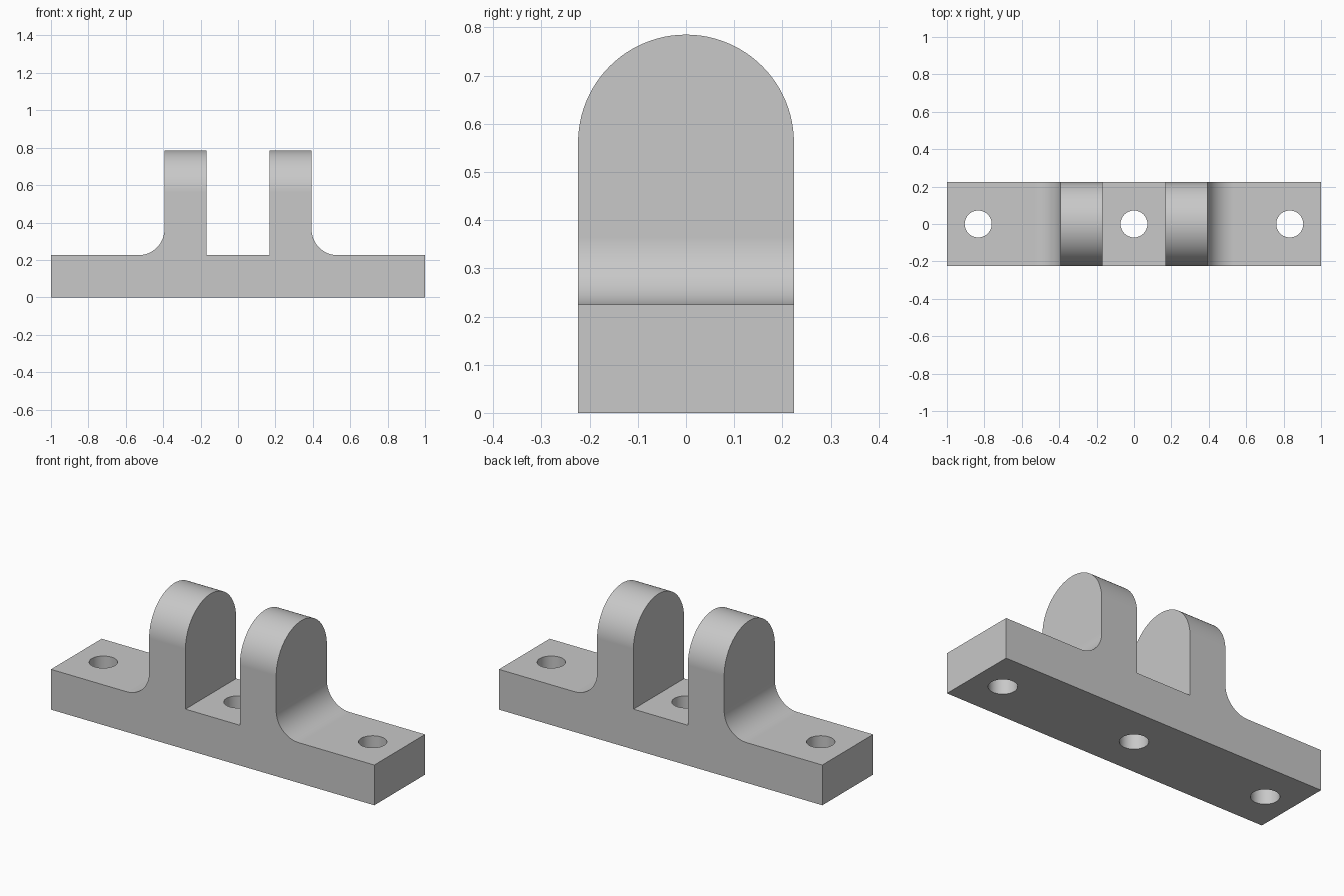
import bpy
import bmesh
from math import pi, sin, cos, radians
from mathutils import Vector

cube = bpy.data.objects.get("Cube")
if cube:
    bpy.data.objects.remove(cube, do_unlink=True)

# Main dimensions
HALF_LENGTH = 1.0
HALF_DEPTH = 0.224
BASE_TOP = 0.225
LUG_IN, LUG_OUT = 0.168, 0.393
LUG_TOP = 0.785
FILLET = 0.14
HOLE_RADIUS = 0.072
HOLE_X = (-0.833, 0.0, 0.833)

grey = bpy.data.materials.new("light_grey")
grey.use_nodes = True
COLOUR = (0.58, 0.58, 0.58, 1)
grey.diffuse_color = COLOUR
grey.node_tree.nodes["Principled BSDF"].inputs["Base Color"].default_value = COLOUR


def prism(name, points, direction):
    """Extrude a closed outline along a direction."""
    bm = bmesh.new()
    face = bm.faces.new([bm.verts.new(p) for p in points])
    result = bmesh.ops.extrude_face_region(bm, geom=[face])
    moved = [v for v in result["geom"] if isinstance(v, bmesh.types.BMVert)]
    bmesh.ops.translate(bm, verts=moved, vec=Vector(direction))
    bmesh.ops.recalc_face_normals(bm, faces=bm.faces)
    mesh = bpy.data.meshes.new(name)
    bm.to_mesh(mesh)
    bm.free()
    mesh.materials.append(grey)
    obj = bpy.data.objects.new(name, mesh)
    bpy.context.collection.objects.link(obj)
    return obj


def arc(cx, cz, r, start, end, steps):
    angles = [start + (end - start) * i / steps for i in range(steps + 1)]
    return [(cx + r * cos(a), cz + r * sin(a)) for a in angles]


def cut(target, cutter, operation):
    """Apply a boolean and discard the cutter."""
    cutter.hide_render = True
    mod = target.modifiers.new("cut", "BOOLEAN")
    mod.operation = operation
    mod.solver = "EXACT"
    mod.object = cutter
    bpy.ops.object.modifier_apply(modifier=mod.name)
    bpy.data.objects.remove(cutter, do_unlink=True)


# Front outline: base, filleted outer lug faces and square central slot
half = [(HALF_LENGTH, 0), (HALF_LENGTH, BASE_TOP)]
half += arc(LUG_OUT + FILLET, BASE_TOP + FILLET, FILLET, -pi / 2, -pi, 20)
half += [(LUG_OUT, 1), (LUG_IN, 1), (LUG_IN, BASE_TOP)]
outline = half + [(-x, z) for x, z in reversed(half)]
bracket = prism("clevis_bracket", [(x, -0.5, z) for x, z in outline], (0, 1, 0))
bpy.context.view_layer.objects.active = bracket
bracket.select_set(True)

# Side outline: straight sides with a rounded top
side = [(-HALF_DEPTH, -0.5), (HALF_DEPTH, -0.5)]
side += arc(0, LUG_TOP - HALF_DEPTH, HALF_DEPTH, 0, pi, 48)
rounding = prism("side_rounding", [(-1.5, y, z) for y, z in side], (3, 0, 0))
cut(bracket, rounding, "INTERSECT")

# Bolt holes through the base
for hx in HOLE_X:
    ring = arc(hx, 0, HOLE_RADIUS, 0, 2 * pi, 48)[:-1]
    drill = prism("hole_cutter", [(x, y, -0.1) for x, y in ring], (0, 0, 0.5))
    cut(bracket, drill, "DIFFERENCE")

# Smooth curved faces, crisp edges
bpy.ops.object.shade_smooth_by_angle(angle=radians(30))
weighted = bracket.modifiers.new("flat_face_normals", "WEIGHTED_NORMAL")
weighted.keep_sharp = True
